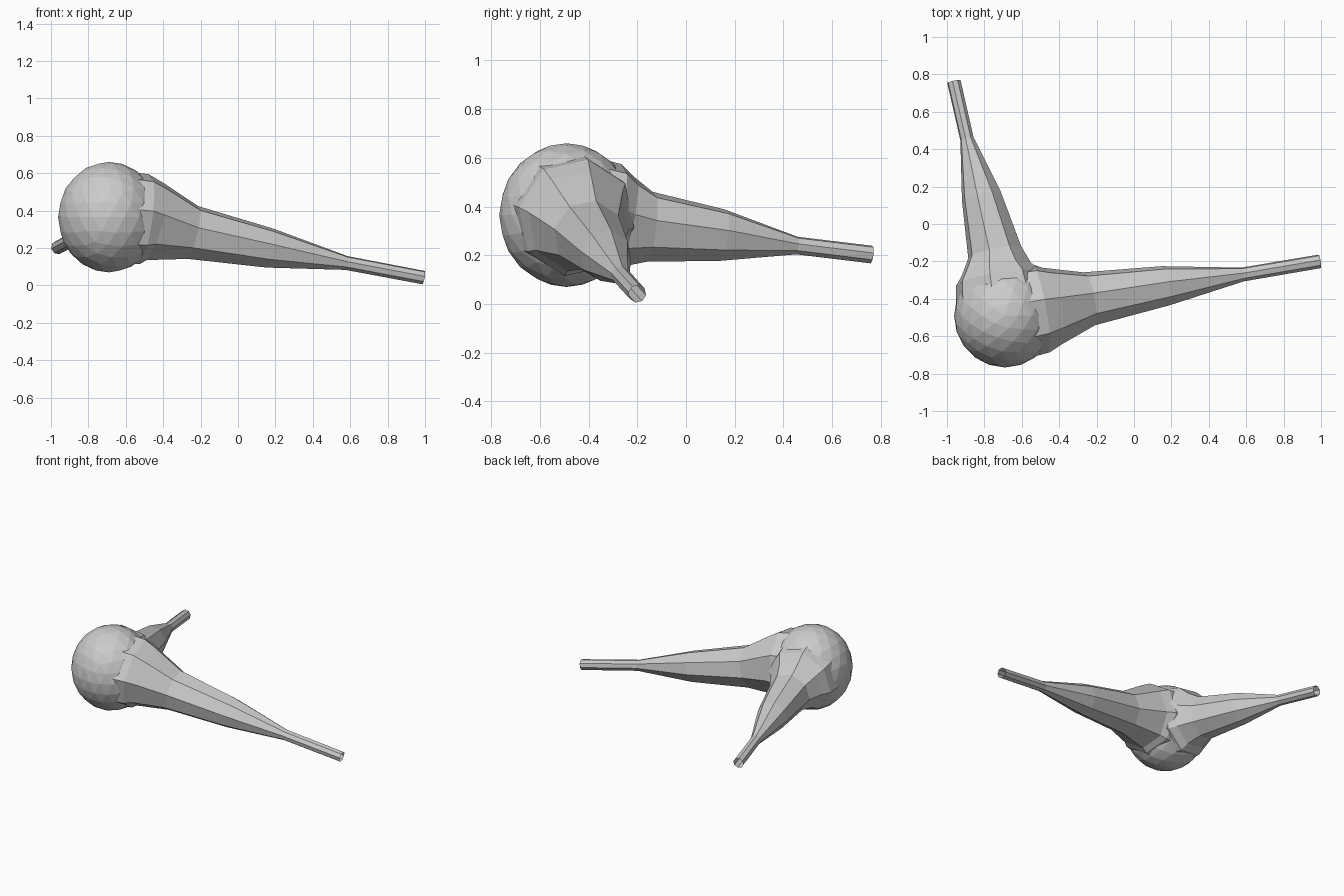
import bpy, bmesh, math
from mathutils import Vector, Matrix

if "Cube" in bpy.data.objects:
    bpy.data.objects.remove(bpy.data.objects["Cube"])

CENTRE = Vector((-0.69, -0.49, 0.365))
SIDES = 8


def finish(bm, name):
    mesh = bpy.data.meshes.new(name)
    bm.to_mesh(mesh)
    bm.free()
    obj = bpy.data.objects.new(name, mesh)
    bpy.context.collection.objects.link(obj)
    return obj


def branch(name, stations, phase):
    """Flat-faced tapered tube through (x, y, z, radius) stations."""
    bm = bmesh.new()
    pts = [Vector(s[:3]) for s in stations]
    rings = []
    for i, s in enumerate(stations):
        axis = (pts[min(i + 1, len(pts) - 1)] - pts[max(i - 1, 0)]).normalized()
        side = axis.cross(Vector((0, 0, 1))).normalized()
        up = side.cross(axis)
        ring = []
        for k in range(SIDES):
            a = math.radians(phase) + 2 * math.pi * k / SIDES
            ring.append(bm.verts.new(pts[i] + s[3] * (math.cos(a) * side + math.sin(a) * up)))
        rings.append(ring)
    for a, b in zip(rings, rings[1:]):
        for k in range(SIDES):
            n = (k + 1) % SIDES
            bm.faces.new((a[k], a[n], b[n], b[k]))
    bmesh.ops.recalc_face_normals(bm, faces=bm.faces)
    return finish(bm, name)


# Faceted round body, slightly taller than wide
bm = bmesh.new()
bmesh.ops.create_icosphere(bm, subdivisions=3, radius=1.0)
bmesh.ops.transform(bm, verts=bm.verts,
                    matrix=Matrix.Translation(CENTRE) @ Matrix.Diagonal((0.272, 0.277, 0.295, 1)))
finish(bm, "round_body")

# Long branch reaching to the right, open at the tip
branch("right_branch", [
    (-0.63, -0.475, 0.365, 0.255),
    (-0.50, -0.45, 0.355, 0.245),
    (-0.44, -0.44, 0.34, 0.215),
    (-0.24, -0.40, 0.283, 0.147),
    (0.17, -0.33, 0.20, 0.108),
    (0.58, -0.27, 0.12, 0.038),
    (0.992, -0.20, 0.042, 0.037)], 10)

# Branch reaching to the back, open at the tip
branch("back_branch", [
    (-0.705, -0.42, 0.36, 0.255),
    (-0.725, -0.29, 0.345, 0.235),
    (-0.735, -0.24, 0.335, 0.19),
    (-0.745, -0.15, 0.317, 0.147),
    (-0.817, 0.15, 0.283, 0.108),
    (-0.893, 0.455, 0.24, 0.037),
    (-0.963, 0.762, 0.203, 0.037)], 10)
